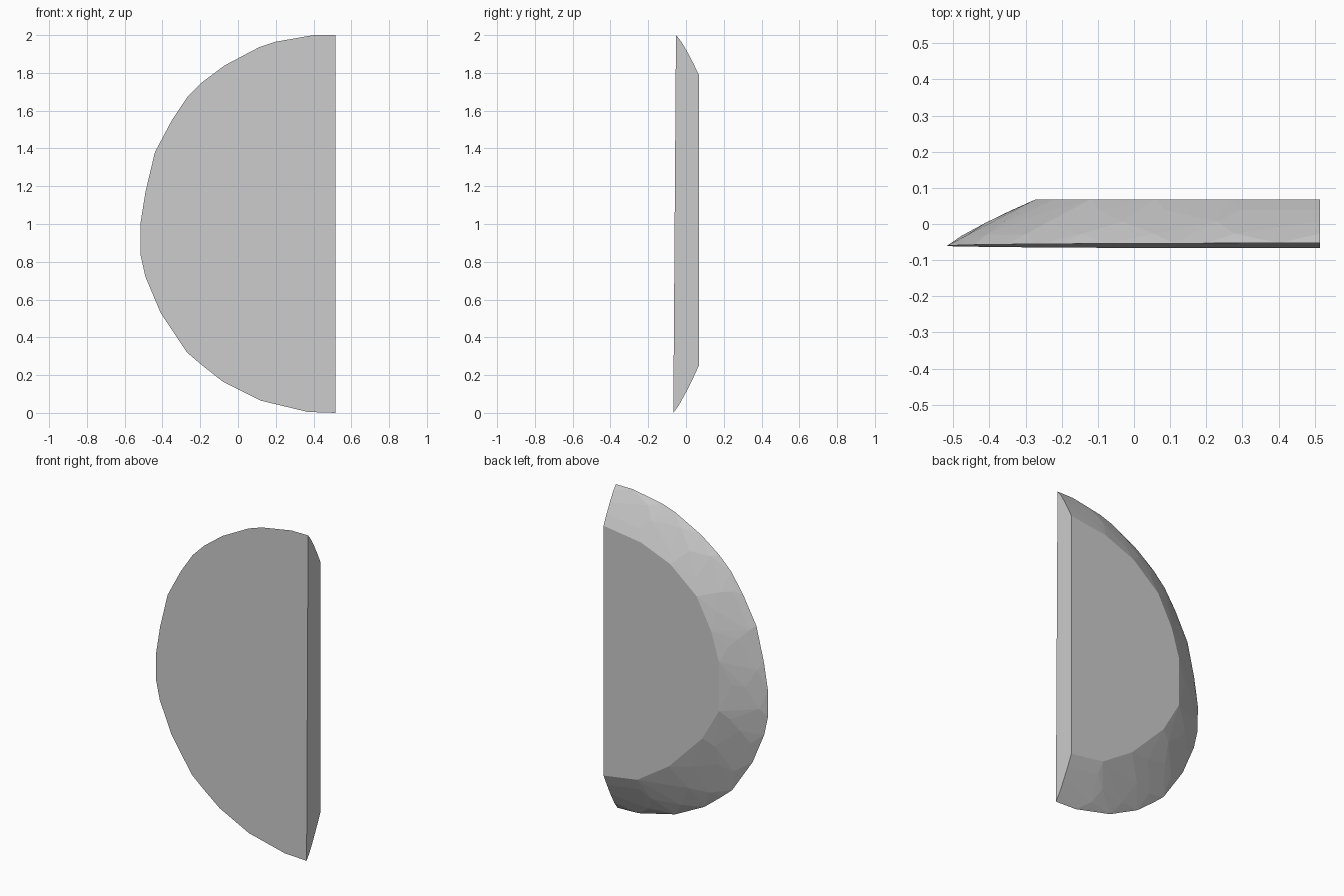
import bpy, bmesh
from mathutils import Vector

if "Cube" in bpy.data.objects:
    bpy.data.objects.remove(bpy.data.objects["Cube"])

# Half-round outlines (x, z), running from the top to the bottom of the straight edge
FRONT = [(.515, 2), (.4, 2), (.2, 1.965), (.11, 1.935), (-.07, 1.84), (-.19, 1.75),
         (-.27, 1.67), (-.35, 1.55), (-.44, 1.38), (-.49, 1.17), (-.517, 1), (-.517, .84),
         (-.49, .72), (-.41, .53), (-.27, .32), (-.2, .26), (-.08, .165), (.12, .065),
         (.37, .005), (.515, 0)]
BACK = [(.515, 1.79), (.26, 1.755), (.06, 1.675), (-.12, 1.525), (-.22, 1.335), (-.272, 1.16),
        (-.272, .857), (-.16, .66), (.07, .425), (.285, .285), (.515, .25)]
BACK_Y = .068


def front_y(z):
    return -.067 + .007 * z


def along(points, t):
    """Point at fraction t of an outline's length."""
    pts = [Vector(p) for p in points]
    lengths = [(b - a).length for a, b in zip(pts, pts[1:])]
    left = t * sum(lengths)
    for a, b, length in zip(pts, pts[1:], lengths):
        if left <= length:
            return a.lerp(b, left / length)
        left -= length
    return pts[-1]


# Front and back rims
rim = [(x, front_y(z), z) for x, z in FRONT] + [(x, BACK_Y, z) for x, z in BACK]

# Slightly bulged, staggered facet points on the chipped bevel
centre = Vector((.515, 1))
for depth, bulge, count in ((.22, .014, 13), (.5, .015, 10), (.76, .01, 12)):
    for i in range(count + 1):
        t = i / count
        f, b = along(FRONT, t), along(BACK, t)
        p = f.lerp(b, depth)
        p += (p - centre).normalized() * bulge
        y = front_y(f.y) * (1 - depth) + BACK_Y * depth
        rim.append((min(p.x, .515), y, p.y))

bm = bmesh.new()
for co in rim:
    bm.verts.new(co)
hull = bmesh.ops.convex_hull(bm, input=bm.verts)
bmesh.ops.delete(bm, geom=[v for v in bm.verts if not v.link_faces], context='VERTS')
bmesh.ops.dissolve_limit(bm, angle_limit=.02, verts=bm.verts, edges=bm.edges)
bmesh.ops.recalc_face_normals(bm, faces=bm.faces)

mesh = bpy.data.meshes.new("half_round_slab")
bm.to_mesh(mesh)
bm.free()
bpy.context.collection.objects.link(bpy.data.objects.new("half_round_slab", mesh))
